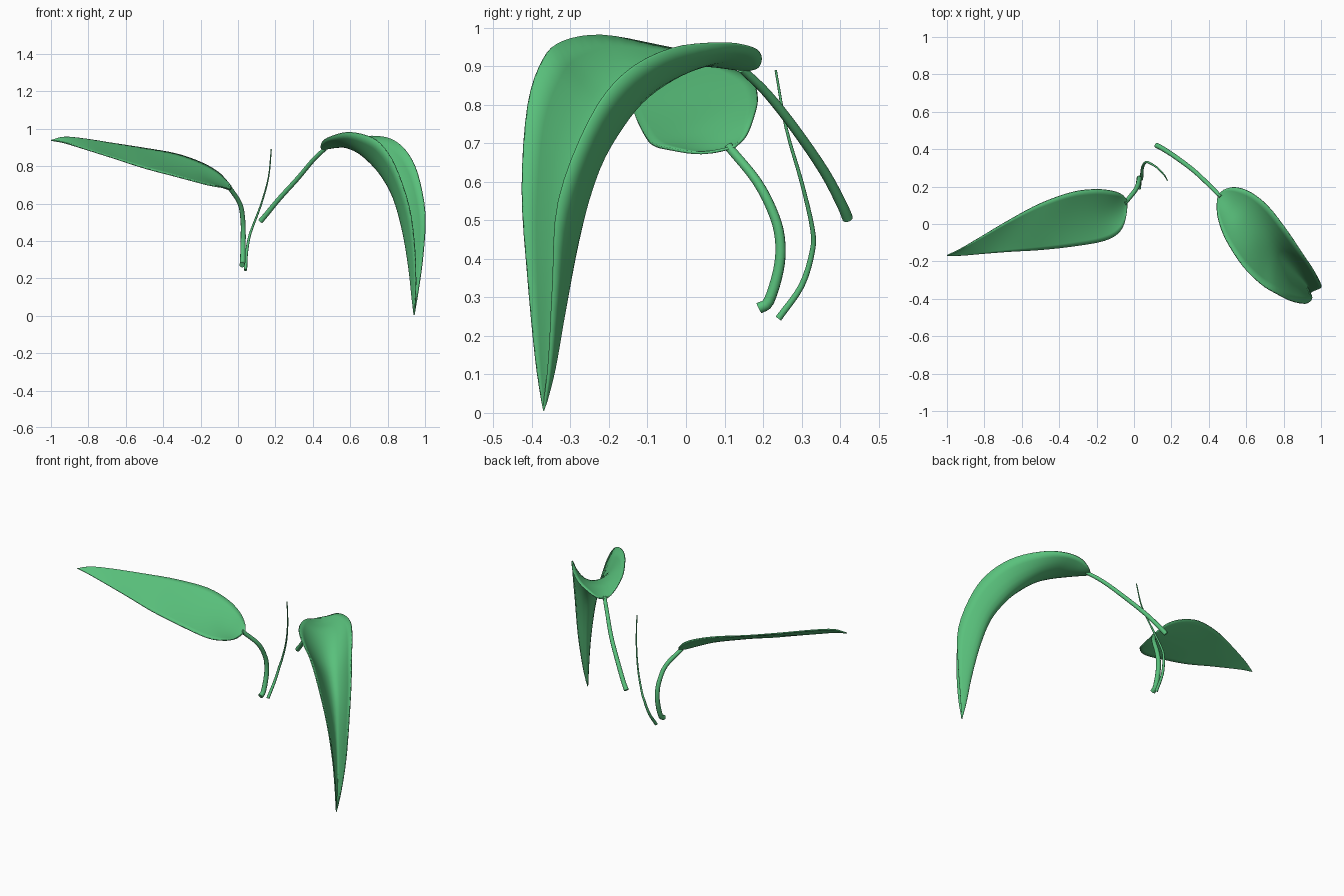
import bpy, bmesh
from mathutils import Vector

if "Cube" in bpy.data.objects:
    bpy.data.objects.remove(bpy.data.objects["Cube"])

green = bpy.data.materials.new("leaf_green")
green.diffuse_color = (0.10, 0.53, 0.20, 1)
green.use_nodes = True
green.node_tree.nodes["Principled BSDF"].inputs["Base Color"].default_value = green.diffuse_color


def catmull(pts, steps):
    """Smooth path through the given points."""
    p = [Vector(q) for q in pts]
    p = [2 * p[0] - p[1]] + p + [2 * p[-1] - p[-2]]
    out = []
    for i in range(1, len(p) - 2):
        a, b, c, d = p[i - 1:i + 3]
        for k in range(steps):
            t = k / steps
            out.append(0.5 * (2 * b + (c - a) * t + (2 * a - 5 * b + 4 * c - d) * t ** 2
                              + (3 * b - a - 3 * c + d) * t ** 3))
    return out + [p[-2]]


def leaf(name, base, rows, tip, thickness=0.007, steps=4, across=12):
    """Blade lofted through rows of (edge, midrib, edge) points."""
    rails = [catmull([base] + [r[j] for r in rows] + [tip], steps) for j in range(3)]
    bm = bmesh.new()
    grid = []
    for l, m, r in zip(*rails):
        row = []
        for k in range(across + 1):
            t = 2 * k / across - 1
            row.append(bm.verts.new(m * (1 - t * t) + l * (t * t - t) / 2 + r * (t * t + t) / 2))
        grid.append(row)
    for a, b in zip(grid, grid[1:]):
        for k in range(across):
            bm.faces.new((a[k], a[k + 1], b[k + 1], b[k]))
    bmesh.ops.remove_doubles(bm, verts=bm.verts, dist=0.0005)
    bmesh.ops.recalc_face_normals(bm, faces=bm.faces)
    for f in bm.faces:
        f.smooth = True
    me = bpy.data.meshes.new(name)
    bm.to_mesh(me)
    bm.free()
    ob = bpy.data.objects.new(name, me)
    bpy.context.collection.objects.link(ob)
    me.materials.append(green)
    mod = ob.modifiers.new("thickness", "SOLIDIFY")
    mod.thickness, mod.offset = thickness, 0


def stem(name, pts, r0, r1):
    """Tapered round tube along a smooth path."""
    cu = bpy.data.curves.new(name, "CURVE")
    cu.dimensions = "3D"
    cu.bevel_depth, cu.bevel_resolution, cu.use_fill_caps = 1, 3, True
    path = catmull(pts, 4)
    sp = cu.splines.new("POLY")
    sp.points.add(len(path) - 1)
    for i, (q, p) in enumerate(zip(sp.points, path)):
        q.co = (*p, 1)
        q.radius = r0 + (r1 - r0) * i / (len(path) - 1)
    sp.use_smooth = True
    cu.materials.append(green)
    bpy.context.collection.objects.link(bpy.data.objects.new(name, cu))


# Drooping, deeply channelled leaf on the right
leaf("drooping_leaf", (0.45, 0.16, 0.89), [
    ((.443, .11, .90), (.475, .135, .893), (.49, .188, .90)),
    ((.45, .03, .93), (.52, .08, .90), (.55, .195, .93)),
    ((.49, -.08, .955), (.58, .02, .90), (.63, .165, .95)),
    ((.58, -.22, .98), (.65, -.065, .87), (.72, .09, .96)),
    ((.68, -.32, .965), (.72, -.14, .81), (.82, -.04, .945)),
    ((.76, -.37, .92), (.78, -.19, .735), (.90, -.16, .88)),
    ((.84, -.41, .80), (.84, -.245, .62), (.96, -.25, .76)),
    ((.915, -.425, .58), (.885, -.285, .45), (1.0, -.33, .55)),
    ((.945, -.41, .35), (.915, -.32, .26), (.99, -.345, .33)),
    ((.95, -.39, .14), (.93, -.345, .11), (.965, -.355, .14)),
], (.942, -.37, .005))

# Outstretched, gently cupped leaf on the left
leaf("outstretched_leaf", (-.035, .125, .69), [
    ((-.06, .155, .72), (-.06, .09, .687), (-.042, .04, .675)),
    ((-.11, .175, .77), (-.13, .055, .715), (-.075, -.04, .685)),
    ((-.20, .185, .82), (-.22, .04, .755), (-.16, -.09, .70)),
    ((-.33, .17, .865), (-.36, .015, .80), (-.33, -.12, .745)),
    ((-.50, .11, .895), (-.52, -.025, .845), (-.50, -.138, .79)),
    ((-.66, .025, .92), (-.68, -.07, .88), (-.67, -.148, .845)),
    ((-.82, -.07, .945), (-.83, -.12, .92), (-.83, -.16, .895)),
    ((-.93, -.135, .955), (-.93, -.15, .94), (-.93, -.168, .925)),
], (-1, -.168, .938))

# Stalks and the thin young shoot
stem("drooping_leaf_stalk", [(.12, .42, .505), (.15, .405, .54), (.22, .36, .625),
     (.32, .285, .735), (.40, .21, .83), (.465, .145, .893)], .014, .011)
stem("outstretched_leaf_stalk", [(.022, .19, .272), (.025, .215, .29), (.027, .24, .37),
     (.028, .245, .44), (.026, .23, .51), (.01, .185, .60), (-.05, .11, .692)], .015, .012)
stem("young_shoot", [(.04, .24, .245), (.045, .30, .33), (.06, .328, .42), (.08, .328, .48),
     (.125, .30, .60), (.163, .26, .74), (.178, .233, .89)], .009, .003)
